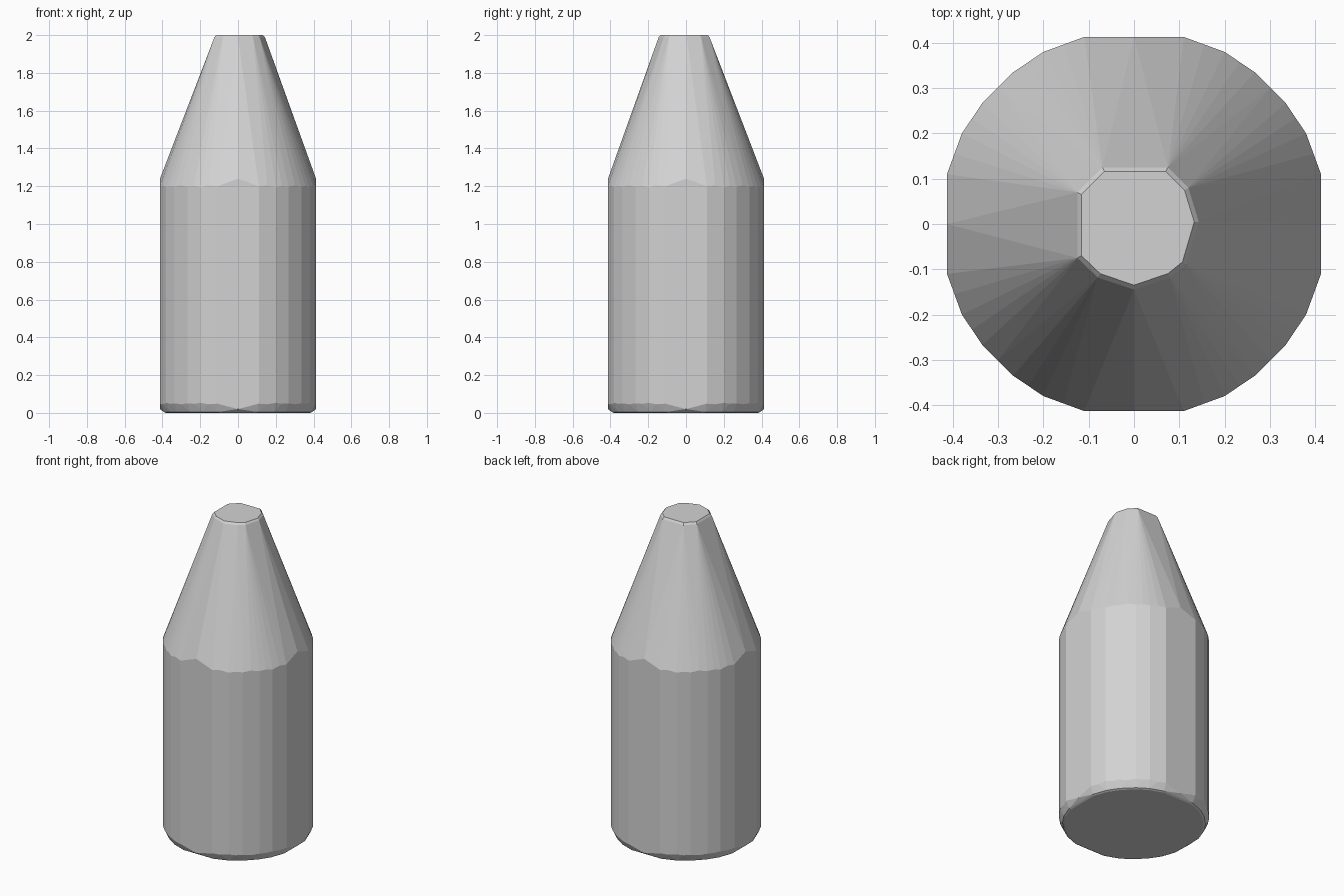
import bpy
import bmesh
from mathutils import Vector

cube = bpy.data.objects.get("Cube")
if cube:
    bpy.data.objects.remove(cube, do_unlink=True)

# Single plain grey material
grey = bpy.data.materials.new("plain_grey")
grey.use_nodes = True
colour = (0.65, 0.65, 0.65, 1)
grey.diffuse_color = colour
grey.node_tree.nodes["Principled BSDF"].inputs["Base Color"].default_value = colour

# Body cross-section: one quadrant, mirrored to a faceted circle with four wide flats
quadrant = [(0.413, 0.11), (0.38, 0.2), (0.335, 0.267),
            (0.267, 0.335), (0.2, 0.38), (0.11, 0.413)]
section = []
for _ in range(4):
    section += [Vector(p) for p in quadrant]
    quadrant = [(-y, x) for x, y in quadrant]

# Irregular outline of the cut-off tip
tip = [(-0.07, 0.125), (0.075, 0.125), (0.12, 0.08), (0.143, 0.005),
       (0.115, -0.09), (0.08, -0.118), (0, -0.145), (-0.08, -0.118),
       (-0.125, -0.075), (-0.125, 0.07)]

points = []


def add(p, z, scale=1.0):
    points.append((p[0] * scale, p[1] * scale, z))


# Scalloped shoulder and lower rim: flats reach further than the corners
for i, corner in enumerate(section):
    middle = (corner + section[i - 1]) / 2
    for p in (corner, middle):
        drop = p.length - 0.413
        add(p, 1.24 - 2.8 * drop)
        add(p, 0.02 + 2 * drop)
    add(corner, 0.005, 0.95)
    add(corner, 0, 0.925)

# Tip with a narrow bevel
for p in tip:
    add(p, 1.988)
    add(p, 2, 0.93)

# Wrap the rings in a faceted shell
bm = bmesh.new()
for p in points:
    bm.verts.new(p)
hull = bmesh.ops.convex_hull(bm, input=bm.verts[:])
loose = [v for v in bm.verts if not v.link_faces]
bmesh.ops.delete(bm, geom=loose, context='VERTS')
bmesh.ops.dissolve_limit(bm, angle_limit=0.01, verts=bm.verts[:], edges=bm.edges[:])
bmesh.ops.recalc_face_normals(bm, faces=bm.faces[:])

mesh = bpy.data.meshes.new("bottle_body")
bm.to_mesh(mesh)
bm.free()
mesh.materials.append(grey)
body = bpy.data.objects.new("bottle_body", mesh)
bpy.context.collection.objects.link(body)
